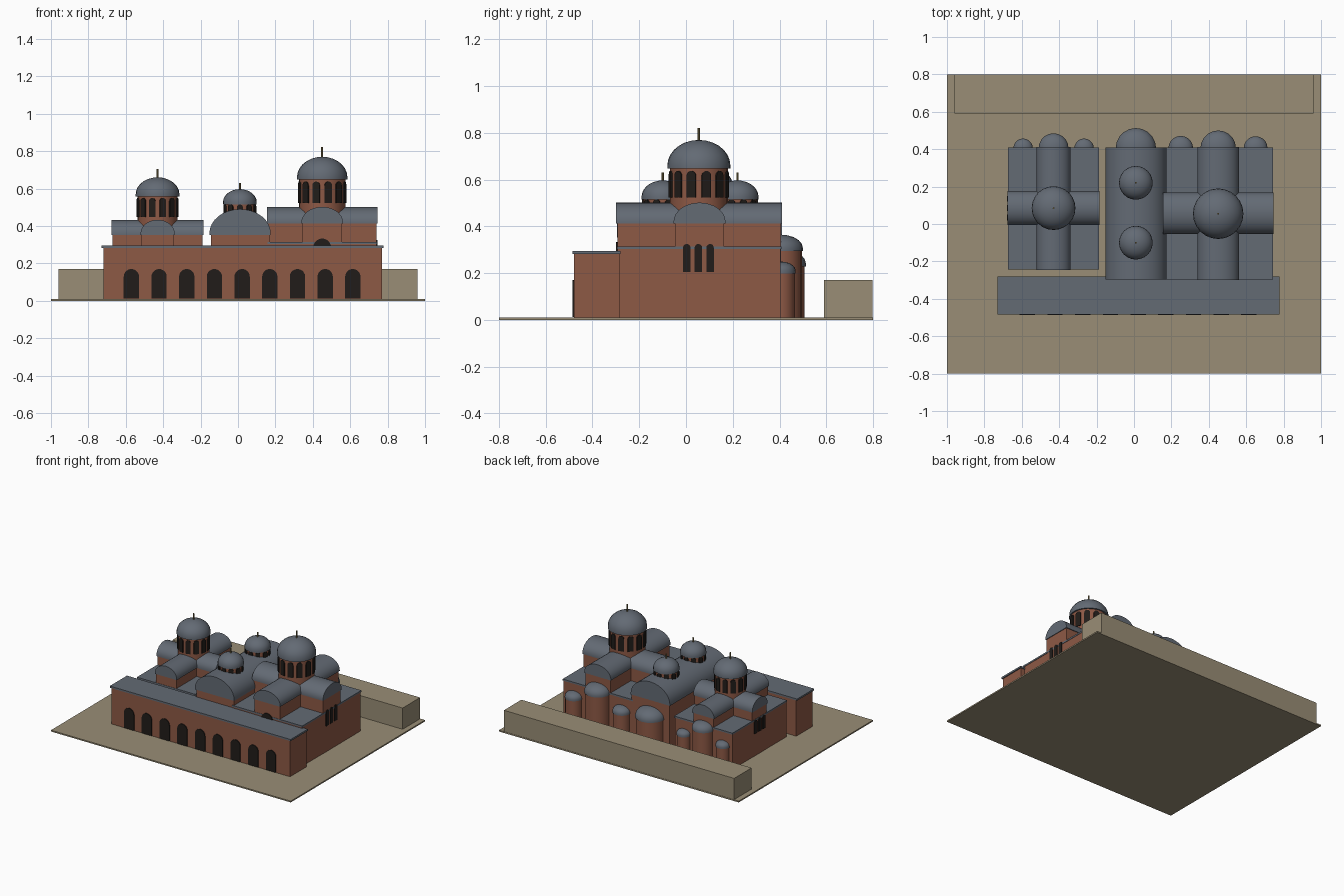
import bpy, bmesh
from math import pi, cos, sin
from mathutils import Matrix, Vector

if "Cube" in bpy.data.objects:
    bpy.data.objects.remove(bpy.data.objects["Cube"])


def material(name, rgb):
    m = bpy.data.materials.new(name)
    m.diffuse_color = (*rgb, 1)
    m.use_nodes = True
    m.node_tree.nodes["Principled BSDF"].inputs["Base Color"].default_value = m.diffuse_color
    return m


BRICK = material("brick", (0.27, 0.10, 0.06))
LEAD = material("lead_roof", (0.125, 0.145, 0.175))
STONE = material("stone", (0.32, 0.27, 0.18))
DARK = material("dark_opening", (0.015, 0.012, 0.01))
GOLD = material("finial_metal", (0.22, 0.17, 0.07))


def finish(name, bm, mat, smooth=False):
    bmesh.ops.recalc_face_normals(bm, faces=bm.faces)
    me = bpy.data.meshes.new(name)
    bm.to_mesh(me)
    bm.free()
    me.materials.append(mat)
    ob = bpy.data.objects.new(name, me)
    bpy.context.collection.objects.link(ob)
    if smooth:
        bpy.ops.object.select_all(action='DESELECT')
        ob.select_set(True)
        bpy.context.view_layer.objects.active = ob
        bpy.ops.object.shade_smooth_by_angle(angle=0.6)
    return ob


def box(name, x0, x1, y0, y1, z0, z1, mat):
    bm = bmesh.new()
    mx = Matrix.Translation(((x0 + x1) / 2, (y0 + y1) / 2, (z0 + z1) / 2))
    bmesh.ops.create_cube(bm, size=1, matrix=mx @ Matrix.Diagonal((x1 - x0, y1 - y0, z1 - z0, 1)))
    return finish(name, bm, mat)


def prism(bm, pts, depth, mx):
    """Extrude an upright (x, z) outline along local y, centred, then place it."""
    rings = [[bm.verts.new(mx @ Vector((x, s * depth / 2, z))) for x, z in pts] for s in (-1, 1)]
    a, b = rings
    bm.faces.new(a)
    bm.faces.new(b[::-1])
    for i in range(len(pts)):
        j = (i + 1) % len(pts)
        bm.faces.new((a[i], a[j], b[j], b[i]))


def arch(half, bottom, spring, rise, n=10):
    top = [(half * cos(pi * i / n), spring + rise * sin(pi * i / n)) for i in range(n + 1)]
    if bottom < spring:
        top += [(-half, bottom), (half, bottom)]
    return top


def place(x, y, angle=0):
    return Matrix.Translation((x, y, 0)) @ Matrix.Rotation(angle, 4, 'Z')


def vault(name, x0, x1, y0, y1, spring, rise, along_x=False):
    bm = bmesh.new()
    half, depth = ((y1 - y0) / 2, x1 - x0) if along_x else ((x1 - x0) / 2, y1 - y0)
    mx = place((x0 + x1) / 2, (y0 + y1) / 2, pi / 2 if along_x else 0)
    prism(bm, arch(half, spring - 0.008, spring, rise, 16), depth, mx)
    return finish(name, bm, LEAD, True)


def openings(name, spots, half, z0, z1, depth=0.012):
    """Dark arched panels; each spot is (x, y, turn)."""
    bm = bmesh.new()
    for x, y, a in spots:
        prism(bm, arch(half, z0, z1 - half, half), depth, place(x, y, a))
    return finish(name, bm, DARK)


def lathe(name, x, y, profile, mat, n=24):
    bm = bmesh.new()
    rings = []
    for r, z in profile:
        if r == 0:
            rings.append([bm.verts.new((x, y, z))])
        else:
            rings.append([bm.verts.new((x + r * cos(2 * pi * i / n), y + r * sin(2 * pi * i / n), z))
                          for i in range(n)])
    for a, b in zip(rings, rings[1:]):
        for i in range(n):
            j = (i + 1) % n
            bm.faces.new((a[i], a[j], b[0]) if len(b) == 1 else (a[i], a[j], b[j], b[i]))
    bm.faces.new(rings[0])
    return finish(name, bm, mat, True)


def cap(r, z, rise, n=7):
    return [(r, z - 0.012)] + [(r * cos(pi / 2 * i / n), z + rise * sin(pi / 2 * i / n)) for i in range(n)] + [(0, z + rise)]


def dome(name, x, y, r, base, spring, top, tip, count):
    drum = r * 0.92
    lathe(name + "_drum", x, y, [(drum, base), (drum, spring), (0, spring)], BRICK)
    lathe(name + "_shell", x, y, cap(r, spring, top - spring), LEAD)
    lathe(name + "_finial", x, y, [(0.005, top - 0.01), (0.005, tip), (0, tip)], GOLD, 8)
    spots = []
    for i in range(count):
        a = 2 * pi * (i + 0.5) / count
        spots.append((x + drum * 0.985 * cos(a), y + drum * 0.985 * sin(a), a + pi / 2))
    h = spring - base
    openings(name + "_windows", spots, pi * drum / count * 0.62, spring - 0.72 * h, spring - 0.12 * h)


def apse(name, x, r, top):
    rise = r * 0.6
    lathe(name + "_wall", x, 0.405, [(r * 0.95, 0.01), (r * 0.95, top - rise), (0, top - rise)], BRICK, 20)
    lathe(name + "_half_dome", x, 0.405, cap(r, top - rise, rise, 5), LEAD, 20)


def cross_church(name, x0, x1, y0, low, spring, rise, nave, arm):
    """Low corner block with two crossing vaulted arms."""
    y1, e = 0.405, 0.006
    box(name + "_corners", x0, x1, y0, y1, 0.01, low - 0.012, BRICK)
    box(name + "_corner_roof", x0 - e / 2, x1 + e / 2, y0 - e / 2, y1 + e / 2, low - 0.012, low, LEAD)
    box(name + "_nave_walls", nave[0], nave[1], y0 - 0.001, y1 + 0.001, 0.01, spring, BRICK)
    box(name + "_arm_walls", x0 - 0.001, x1 + 0.001, arm[0], arm[1], 0.01, spring, BRICK)
    vault(name + "_nave_vault", nave[0] - e, nave[1] + e, y0 - e, y1 + e, spring, rise)
    vault(name + "_arm_vault", x0 - e, x1 + e, arm[0] - e, arm[1] + e, spring, rise, True)


# Ground and rear terrace wall
box("ground_slab", -1, 1, -0.8, 0.8, 0, 0.01, STONE)
box("rear_terrace", -0.96, 0.96, 0.59, 0.798, 0.01, 0.17, STONE)

# Long entrance hall with nine arched openings
box("entrance_hall", -0.72, 0.77, -0.48, -0.285, 0.01, 0.282, BRICK)
box("entrance_roof", -0.73, 0.778, -0.485, -0.28, 0.282, 0.295, LEAD)
openings("entrance_arches", [(-0.57 + 0.148 * i, -0.48, 0) for i in range(9)], 0.041, 0.012, 0.17)

# Left church
cross_church("left_church", -0.67, -0.19, -0.24, 0.285, 0.36, 0.073, (-0.515, -0.345), (0.0, 0.17))
dome("left_dome", -0.43, 0.085, 0.117, 0.40, 0.57, 0.66, 0.705, 12)
openings("left_side_windows", [(-0.672, 0.035 + 0.05 * i, pi / 2) for i in range(3)], 0.016, 0.18, 0.28)

# Middle chapel with one wide vault and two small domes
box("middle_walls", -0.145, 0.17, -0.29, 0.405, 0.01, 0.36, BRICK)
vault("middle_vault", -0.153, 0.175, -0.296, 0.41, 0.36, 0.13)
for label, y in (("front", -0.10), ("rear", 0.22)):
    dome("middle_dome_" + label, 0.01, y, 0.09, 0.43, 0.527, 0.597, 0.63, 10)

# Right church
cross_church("right_church", 0.16, 0.74, -0.293, 0.315, 0.42, 0.082, (0.345, 0.555), (-0.047, 0.163))
dome("right_dome", 0.45, 0.055, 0.135, 0.47, 0.66, 0.77, 0.822, 12)
openings("right_side_windows", [(0.74, 0.003 + 0.05 * i, pi / 2) for i in range(3)], 0.016, 0.205, 0.325)
openings("right_front_lunette", [(0.45, -0.294, 0)], 0.048, 0.25, 0.333)

# Rear apses
for label, x, r, top in (
        ("left_outer", -0.593, 0.052, 0.21), ("left_main", -0.43, 0.08, 0.315),
        ("left_inner", -0.267, 0.052, 0.21), ("middle", 0.01, 0.108, 0.305),
        ("right_inner", 0.25, 0.066, 0.25), ("right_main", 0.45, 0.095, 0.365),
        ("right_outer", 0.65, 0.064, 0.25)):
    apse("apse_" + label, x, r, top)
